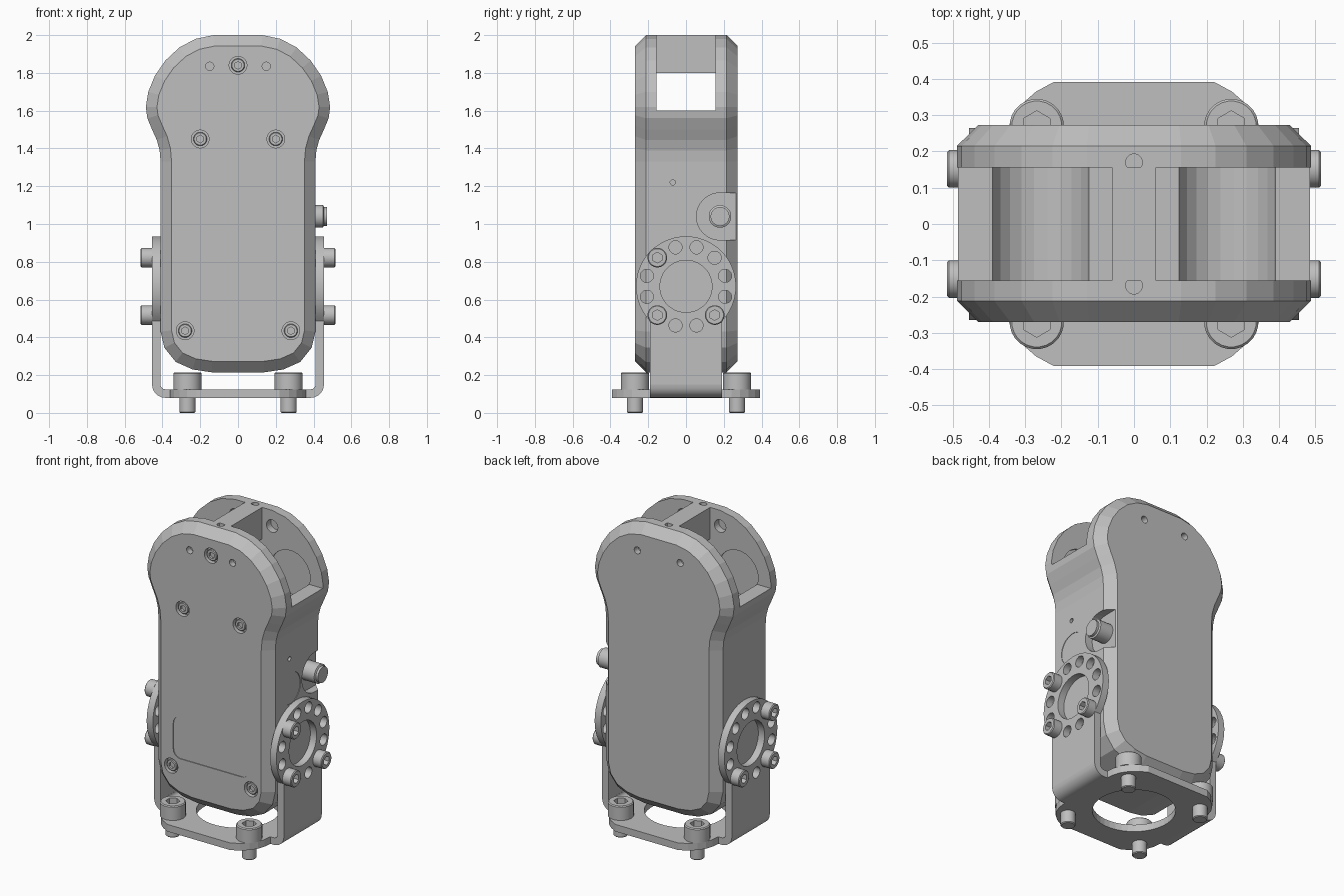
import bpy, bmesh, math
from mathutils import Vector, Matrix

if "Cube" in bpy.data.objects:
    bpy.data.objects.remove(bpy.data.objects["Cube"], do_unlink=True)

grey = bpy.data.materials.new("Plain Grey")
grey.use_nodes = True
grey.diffuse_color = (0.52, 0.52, 0.52, 1)
grey.node_tree.nodes["Principled BSDF"].inputs["Base Color"].default_value = grey.diffuse_color


def loft(name, rings, matrix=Matrix()):
    """Skin a stack of equal-length rings and cap both ends."""
    bm = bmesh.new()
    loops = [[bm.verts.new(matrix @ Vector(p)) for p in ring] for ring in rings]
    for a, b in zip(loops, loops[1:]):
        for i in range(len(a)):
            j = (i + 1) % len(a)
            bm.faces.new((a[i], a[j], b[j], b[i]))
    bm.faces.new(loops[0])
    bm.faces.new(loops[-1])
    bmesh.ops.recalc_face_normals(bm, faces=bm.faces)
    mesh = bpy.data.meshes.new(name)
    bm.to_mesh(mesh)
    bm.free()
    mesh.materials.append(grey)
    obj = bpy.data.objects.new(name, mesh)
    bpy.context.collection.objects.link(obj)
    return obj


def turned(name, profile, loc, axis, seg=24):
    """Turn (radius, height) steps about an axis."""
    rot = Vector(axis).to_track_quat('Z', 'Y').to_matrix().to_4x4()
    turn = [math.tau * (i + .5) / seg for i in range(seg)]
    rings = [[(r * math.cos(t), r * math.sin(t), h) for t in turn] for r, h in profile]
    return loft(name, rings, Matrix.Translation(loc) @ rot)


def drill(loc, axis, r, depth, seg=24):
    return turned("cutter", [(r, -depth), (r, .1)], loc, axis, seg)


def prism(name, pts, a, b, axis):
    """Extrude a 2D outline along x, y or z from a to b."""
    place = {'x': lambda u, v, w: (w, u, v),
             'y': lambda u, v, w: (u, w, v),
             'z': lambda u, v, w: (u, v, w)}[axis]
    return loft(name, [[place(u, v, w) for u, v in pts] for w in (a, b)])


def box(name, x0, x1, y0, y1, z0, z1):
    return prism(name, [(x0, y0), (x1, y0), (x1, y1), (x0, y1)], z0, z1, 'z')


def cut(obj, cutters):
    for c in cutters:
        c.hide_render = True
        mod = obj.modifiers.new("cut", 'BOOLEAN')
        mod.operation, mod.solver, mod.object = 'DIFFERENCE', 'EXACT', c
    bpy.context.view_layer.update()
    graph = bpy.context.evaluated_depsgraph_get()
    mesh = bpy.data.meshes.new_from_object(obj.evaluated_get(graph))
    obj.modifiers.clear()
    obj.data = mesh
    for c in cutters:
        bpy.data.objects.remove(c, do_unlink=True)
    return obj


def smooth(obj):
    bpy.ops.object.select_all(action='DESELECT')
    obj.select_set(True)
    bpy.context.view_layer.objects.active = obj
    bpy.ops.object.shade_smooth_by_angle(angle=math.radians(25))
    return obj


def arc(cx, cy, r, a0, a1, n):
    angles = [math.radians(a0 + (a1 - a0) * i / n) for i in range(n + 1)]
    return [(cx + r * math.cos(t), cy + r * math.sin(t)) for t in angles]


def offset(pts, d):
    """Move a closed clockwise outline inwards by d."""
    out = []
    for i, p in enumerate(pts):
        p = Vector(p)
        e0 = (p - Vector(pts[i - 1])).normalized()
        e1 = (Vector(pts[(i + 1) % len(pts)]) - p).normalized()
        n = Vector((e0.y + e1.y, -e0.x - e1.x)).normalized()
        out.append(tuple(p + n * d / n.dot(Vector((e1.y, -e1.x)))))
    return out


def bolt(name, profile, loc, axis, socket, depth):
    top = Vector(loc) + Vector(axis) * profile[-1][1]
    obj = turned(name, profile, loc, axis)
    return smooth(cut(obj, [drill(top, axis, socket, depth, 6)]))


# Housing: shouldered outline with chamfered front and back rims
half = [(.13, 2), (.225, 1.98), (.31, 1.935), (.385, 1.865), (.44, 1.785), (.475, 1.7),
        (.488, 1.62), (.48, 1.56), (.455, 1.5), (.43, 1.445), (.415, 1.39), (.41, 1.33),
        (.41, .43), (.39, .345), (.33, .27), (.24, .23), (.14, .215)]
outline = half + [(-x, z) for x, z in reversed(half)]
inner = offset(outline, .058)
housing = loft("housing", [[(x, y, z) for x, z in ring] for ring, y in
                           ((inner, -.27), (outline, -.212), (outline, .215), (inner, .273))])

front, back, right, up = (0, -1, 0), (0, 1, 0), (1, 0, 0), (0, 0, 1)
cutters = [box("slot", -.6, .6, -.156, .156, 1.6, 2.1)]
cutters += [drill((0, y, 2), up, .023, .05) for y in (-.17, .17)]
for s in (-1, 1):
    # motor pockets, inner bores and paired pin holes
    cutters.append(turned("pocket", [(.14, -.165), (.14, .165)], (s * .257, 0, 1.64), back))
    cutters.append(turned("bore", [(.04, -.2), (.04, .2)], (s * .13, 0, 1.9), back))
    cutters.append(drill((s * .15, -.27, 1.835), front, .022, .04))
    cutters.append(drill((s * .15, .273, 1.835), back, .022, .04))

# Front screw recesses and label panel
face_screws = [(0, 1.84), (-.2, 1.45), (.2, 1.45), (-.28, .435), (.28, .435)]
cutters += [drill((x, -.27, z), front, .047, .03) for x, z in face_screws]
panel = []
for cx, cz, a in ((.215, .71, 0), (-.215, .71, 90), (-.215, .545, 180), (.215, .545, 270)):
    panel += arc(cx, cz, .05, a, a + 90, 5)
cutters.append(prism("panel", panel, -.3, -.265, 'y'))

# Side adjuster recess, pin hole and shallow round seat
recess = arc(.18, 1.04, .125, 90, 270, 16) + [(.4, .915), (.4, 1.165)]
cutters.append(prism("recess", recess, .36, .6, 'x'))
cutters.append(drill((.41, -.07, 1.22), right, .014, .03))
cutters.append(drill((.41, -.06, 1.03), right, .1, .003))
cut(housing, cutters)

# Bridge joining both cheeks
bridge = box("bridge", -.06, .06, -.157, .157, 1.8, 2)

for x, z in face_screws:
    bolt("face_screw", [(.035, 0), (.036, .018), (.032, .022)], (x, -.242, z), front, .02, .014)

# Side adjuster knob
smooth(turned("adjuster_knob", [(.06, 0), (.06, .09), (.05, .095), (.05, .11)],
              (.36, .18, 1.04), right))

# Bracket base
quarter = [(.36, .19), (.355, .24), (.34, .285), (.31, .33), (.27, .365), (.22, .392)]
base = quarter + [(-x, y) for x, y in reversed(quarter)]
base += [(-x, -y) for x, y in base]
cut(prism("bracket_base", base, .08, .125, 'z'), [drill((0, 0, .125), up, .24, .1, 40)])

for s in (-1, 1):
    # Bent corner and side plate with its ring of holes
    bend = arc(.385, .15, .07, 0, -90, 6) + [(.36, .08), (.36, .125)]
    bend += arc(.385, .15, .025, -90, 0, 6)
    smooth(prism("bracket_bend", [(s * x, z) for x, z in bend], -.19, .19, 'y'))
    plate = arc(0, .67, .265, -44.2, 224.2, 36) + [(-.19, .15), (.19, .15)]
    side = prism("bracket_side", plate, s * .411, s * .455, 'x')
    holes = [drill((s * .455, 0, .67), (s, 0, 0), .138, .1, 32)]
    ring = arc(0, .67, .214, 15, 345, 11)
    holes += [drill((s * .455, y, z), (s, 0, 0), .035, .1, 16) for y, z in ring]
    smooth(cut(side, holes))
    # Side screws
    for y, z in ((-.152, .822), (-.152, .518), (.152, .518)):
        bolt("side_screw", [(.034, -.05), (.034, 0), (.052, 0), (.052, .055), (.047, .06)],
             (s * .455, y, z), (s, 0, 0), .028, .035)
    # Base screws
    for y in (-.27, .27):
        bolt("base_screw", [(.038, -.125), (.043, -.12), (.043, 0), (.075, 0), (.075, .084),
                            (.069, .09)], (s * .268, y, .125), up, .042, .05)
